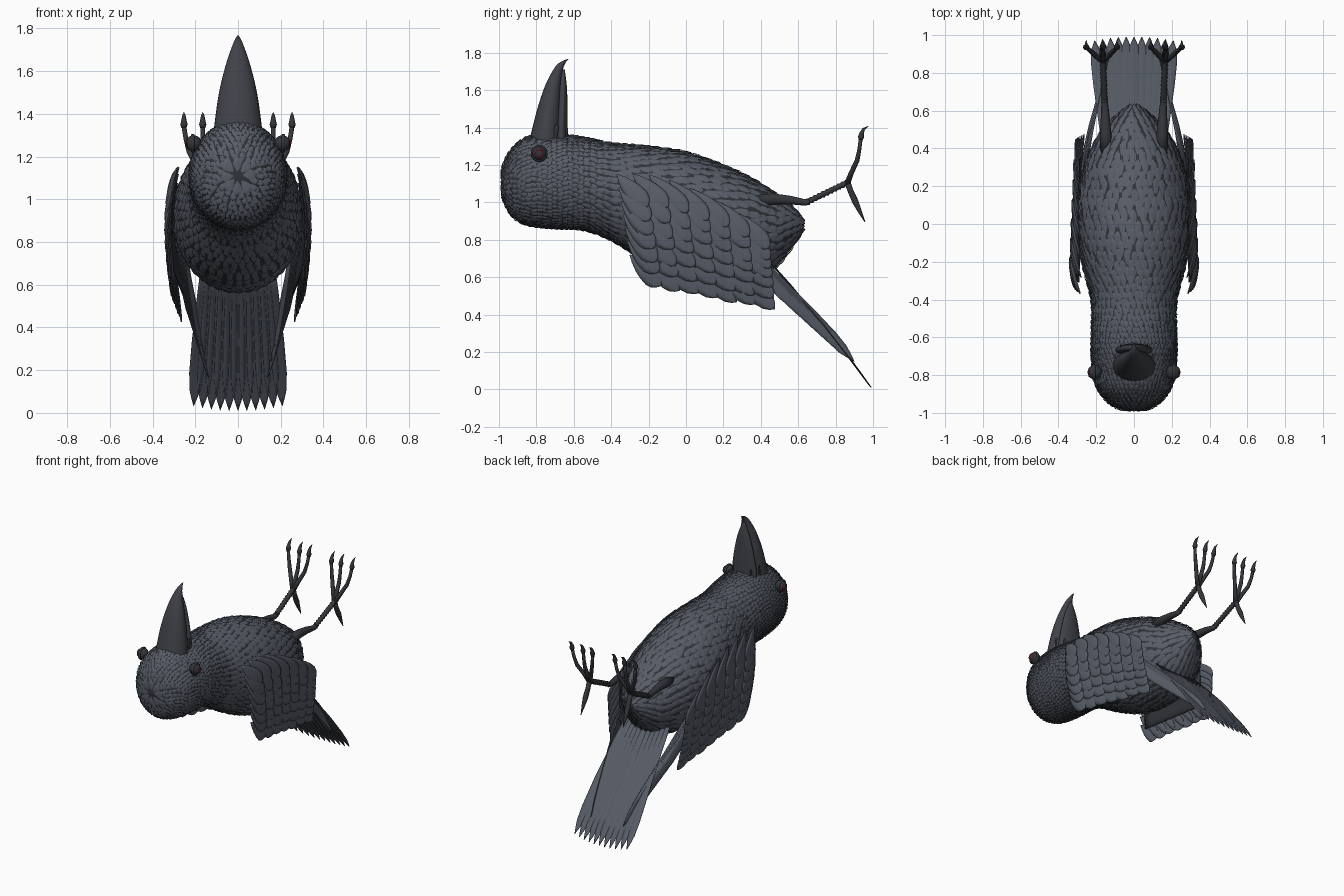
import bpy, bmesh, math, random
from mathutils import Vector as V

if "Cube" in bpy.data.objects:
    bpy.data.objects.remove(bpy.data.objects["Cube"])

random.seed(4)


def material(name, rgb):
    m = bpy.data.materials.new(name)
    m.diffuse_color = (*rgb, 1)
    m.use_nodes = True
    m.node_tree.nodes["Principled BSDF"].inputs["Base Color"].default_value = m.diffuse_color
    return m


PLUME = material("plumage", (0.095, 0.108, 0.135))
DOWN = material("under_down", (0.03, 0.033, 0.04))
HORN = material("horn", (0.05, 0.054, 0.064))
SKIN = material("skin", (0.035, 0.037, 0.043))
RED = material("red_iris", (0.55, 0.02, 0.03))


def finish(bm, name, mat, mirror=False, thick=0, recalc=False):
    if recalc:
        bmesh.ops.recalc_face_normals(bm, faces=bm.faces[:])
    for f in bm.faces:
        f.smooth = True
    me = bpy.data.meshes.new(name)
    bm.to_mesh(me)
    bm.free()
    me.materials.append(mat)
    ob = bpy.data.objects.new(name, me)
    bpy.context.collection.objects.link(ob)
    if thick:
        ob.modifiers.new("thickness", 'SOLIDIFY').thickness = thick
    if mirror:
        ob.modifiers.new("mirror", 'MIRROR')


def grid(bm, rows):
    vs = [[bm.verts.new(p) for p in r] for r in rows]
    for a, b in zip(vs, vs[1:]):
        for j in range(len(a) - 1):
            bm.faces.new((a[j], a[j + 1], b[j + 1], b[j]))


def skin(bm, rings):
    vs = [[bm.verts.new(p) for p in r] for r in rings]
    n = len(vs[0])
    for a, b in zip(vs, vs[1:]):
        for j in range(n):
            bm.faces.new((a[j], a[(j + 1) % n], b[(j + 1) % n], b[j]))
    bm.faces.new(vs[0][::-1])
    bm.faces.new(vs[-1])


def sample(st, u):
    # Catmull-Rom interpolation of station rows
    u = max(0, min(len(st) - 1.0001, u))
    i = int(u)
    t = u - i
    q = [st[max(0, min(len(st) - 1, k))] for k in (i - 1, i, i + 1, i + 2)]
    return [0.5 * (2 * b + (c - a) * t + (2 * a - 5 * b + 4 * c - d) * t * t
                   + (3 * b - a - 3 * c + d) * t ** 3) for a, b, c, d in zip(*q)]


def tube(bm, path, n=10):
    # path of (x, y, z, radius)
    pts = [V(p[:3]) for p in path]
    rings = []
    for i, p in enumerate(pts):
        t = (pts[min(i + 1, len(pts) - 1)] - pts[max(i - 1, 0)]).normalized()
        s = (V((1, 0, 0)) - t * t.x).normalized()
        b = t.cross(s)
        rings.append([p + path[i][3] * (s * math.cos(a) + b * math.sin(a))
                      for a in (k * math.tau / n for k in range(n))])
    skin(bm, rings)


ROUND = [(0, .05), (.15, .4), (.35, .75), (.55, .95), (.75, 1), (.87, .8), (.95, .45), (1, .05)]
BLADE = [(0, .5), (.3, .8), (.6, 1), (.8, 1), (.9, .8), (.95, .45), (1, .03)]


def feather(bm, base, tip, n, width, prof, bend=0.0, ridge=.006):
    base, tip, n = V(base), V(tip), V(n)
    d = (tip - base).normalized()
    s = d.cross(n).normalized()
    n = s.cross(d)
    rows = []
    for t, w in prof:
        c = base.lerp(tip, t) + n * bend * math.sin(math.pi * t)
        rows.append([c + s * (j * w * width / 2) + n * ridge * (1 - abs(j)) * w
                     for j in (-1, -.5, 0, .5, 1)])
    grid(bm, rows)


# Body and head: y, top z, bottom z, half width
BODY = [(-.99, 1.13, 1.09, .02), (-.97, 1.215, 1.0, .095), (-.92, 1.295, .92, .158),
        (-.84, 1.35, .88, .203), (-.7, 1.362, .864, .222), (-.55, 1.345, .855, .221),
        (-.4, 1.315, .80, .224), (-.2, 1.297, .68, .273), (0, 1.267, .59, .297),
        (.2, 1.197, .568, .284), (.35, 1.127, .588, .246), (.48, 1.045, .655, .178),
        (.57, .975, .765, .095), (.63, .90, .86, .02)]


def surf(u, a):
    y, zt, zb, w = sample(BODY, u)
    return V((w * math.sin(a), y, (zt + zb) / 2 + (zt - zb) / 2 * math.cos(a)))


def raised(u, a, h):
    u = min(u, len(BODY) - 1.02)
    p = surf(u, a)
    n = (surf(u, a + .01) - p).cross(surf(u + .01, a) - p).normalized()
    return p + n * h


bm = bmesh.new()
skin(bm, [[surf(k / 4, j * math.tau / 48) for j in range(48)] for k in range(53)])
finish(bm, "body", DOWN, recalc=True)

# Separate pointed feathers over the body, with dark down showing between
bm = bmesh.new()
u, row = .12, 0
while u < len(BODY) - 1.4:
    y, zt, zb, w = sample(BODY, u)
    size = .022 + .024 * max(0, min(1, (y + .65) / .6))
    rate = max(.03, (surf(u + .05, 0.8) - surf(u, 0.8)).length / .05)
    rad = (w + (zt - zb) / 2) / 2
    count = max(8, int(math.tau * rad / (size * 1.05)))
    for k in range(count):
        a = (k + .5 * (row % 2) + random.uniform(-.15, .15)) * math.tau / count
        u0 = u + random.uniform(-.25, .25) * size / rate
        length = size * 2.1 / rate
        half = size * .47 / rad
        grid(bm, [[raised(max(.02, u0 + t * length), a + j * half * wd, h + .003 * (1 - abs(j)))
                   for j in (-1, 0, 1)]
                  for t, wd, h in ((0, .3, .000), (.4, .85, .002), (.7, .9, .006), (.88, .6, .007),
                                   (1, .08, .005))])
    u += size * 1.25 / rate
    row += 1
finish(bm, "body_feathers", PLUME)

# Beak: z, front y, back y, half width
UPPER = [(1.28, -.85, -.665, .118), (1.37, -.828, -.665, .108), (1.5, -.795, -.665, .089),
         (1.62, -.755, -.665, .060), (1.70, -.715, -.66, .034), (1.745, -.68, -.645, .016),
         (1.768, -.630, -.625, .003)]
LOWER = [(1.28, -.70, -.63, .10), (1.37, -.70, -.632, .096), (1.5, -.69, -.633, .075),
         (1.62, -.68, -.637, .046), (1.71, -.665, -.648, .008)]
for name, st in (("upper_beak", UPPER), ("lower_beak", LOWER)):
    bm = bmesh.new()
    rings = []
    for k in range((len(st) - 1) * 4 + 1):
        z, y0, y1, w = sample(st, k / 4)
        rings.append([(w * math.cos(a), (y0 + y1) / 2 + (y1 - y0) / 2 * math.sin(a), z)
                      for a in (j * math.tau / 28 for j in range(28))])
    skin(bm, rings)
    finish(bm, name, HORN, recalc=True)

# Bristles at the beak base
bm = bmesh.new()
for x, y, h in ((.10, -.70, 1.42), (.095, -.78, 1.40), (.07, -.65, 1.40)):
    feather(bm, (x, y, 1.33), (x * .97, y + .01, h), (1, 0, 0), .022, BLADE)
finish(bm, "beak_bristles", DOWN, mirror=True)

# Eyes: ball, lid and red iris ring
bm = bmesh.new()
bmesh.ops.create_uvsphere(bm, u_segments=20, v_segments=12, radius=.038)
bmesh.ops.translate(bm, verts=bm.verts[:], vec=(.208, -.785, 1.262))
finish(bm, "eye", SKIN, mirror=True)
for name, mat, x, big, small in (("eyelid", SKIN, .212, .036, .009), ("iris", RED, .239, .021, .003)):
    bm = bmesh.new()
    rings = [[bm.verts.new((x + small * math.sin(b), -.785 + (big + small * math.cos(b)) * math.cos(a),
                            1.262 + (big + small * math.cos(b)) * math.sin(a)))
              for b in (j * math.tau / 8 for j in range(8))] for a in (i * math.tau / 32 for i in range(32))]
    for i in range(32):
        for j in range(8):
            p, q = rings[i], rings[(i + 1) % 32]
            bm.faces.new((p[j], q[j], q[(j + 1) % 8], p[(j + 1) % 8]))
    finish(bm, name, mat, mirror=True, recalc=True)


# Wings: shingled feathers on a curved sheet
def wing_x(y, z):
    x = .348 - .2 * max(0, .85 - z) ** 1.6 - .35 * max(0, z - .9) ** 1.6
    return x - .035 * (y + .35) / .8


def wing_point(s, t):
    yz = (V((-.37, 1.15)).lerp(V((.28, .93)), s)).lerp(V((-.30, .72)).lerp(V((.31, .61)), s), t)
    yz.y += .05 * math.sin(math.pi * s) * (1 - t)
    return yz


bm = bmesh.new()
for i in range(7):
    for j in range(7):
        b = wing_point(i / 6, j / 6)
        e = b + V((.165, -.165 - .02 * random.random()))
        b += V((-.11, .07)) * min(1, i / 2) * (.4 + .6 * min(1, j / 2))
        feather(bm, (wing_x(*b) - .026, b.x, b.y), (wing_x(*e) + .002, e.x, e.y),
                (1, 0, 0), .105, ROUND, .006, .006)
finish(bm, "wing_feathers", PLUME, mirror=True, thick=.003)

bm = bmesh.new()
rows = []
for i in range(11):
    rows.append([])
    for j in range(9):
        p = wing_point(i / 10, j / 8) + V((.06, -.06))
        rows[-1].append((wing_x(*p) - .028, p.x, p.y))
grid(bm, rows)
finish(bm, "wing_lining", DOWN, mirror=True, thick=.005)

# Long flight feathers folded beside the tail
bm = bmesh.new()
for k in range(7):
    f = k / 6
    feather(bm, (.285 - .03 * f, .20 + .08 * f, .83 - .03 * f),
            (.215 - .085 * f, .60 + .30 * f, .43 - .28 * f), (1, .3, .1), .07, BLADE, .012, .004)
finish(bm, "flight_feathers", PLUME, mirror=True, thick=.003)

# Tail fan
bm = bmesh.new()
for k in range(-5, 6):
    f = k / 5
    lift = .008 * (1 - abs(f))
    feather(bm, (.145 * f, .36, .775 + lift), (.208 * f, .992 - .02 * f * f, .004 + .03 * f * f + lift),
            (0, .77, .64), .066, BLADE, .016, .003)
finish(bm, "tail_feathers", PLUME, thick=.004)

# Legs with ringed shanks
bm = bmesh.new()
tube(bm, [(.145, .38, 1.01, .034), (.15, .47, 1.018, .031), (.152, .56, 1.012, .024),
          (.155, .635, 1.0, .018), (.156, .66, 1.005, .019)])
shank = []
for k in range(23):
    f = k / 22
    shank.append((.155 + .01 * f, .64 + .23 * f, .998 + .112 * f, .019 if k % 2 else .014))
tube(bm, shank)
finish(bm, "leg", SKIN, mirror=True, recalc=True)

# Feet: three front toes, one hind toe, hooked claws
bm = bmesh.new()
for dx in (-.075, 0, .088):
    x = .165
    tube(bm, [(x, .862, 1.10, .017), (x + dx * .35, .885, 1.16, .014), (x + dx * .72, .915, 1.225, .013),
              (x + dx * .9, .927, 1.285, .011), (x + dx, .934, 1.34, .011)])
    tube(bm, [(x + dx, .933, 1.335, .012), (x + dx, .936, 1.35, .017), (x + dx, .94, 1.372, .012),
              (x + dx, .95, 1.392, .008), (x + dx, .974, 1.408, .001)])
tube(bm, [(.165, .862, 1.11, .018), (.165, .88, 1.06, .016), (.167, .905, 1.005, .018),
          (.168, .93, .95, .011), (.168, .957, .895, .002)])
finish(bm, "foot", SKIN, mirror=True, recalc=True)
